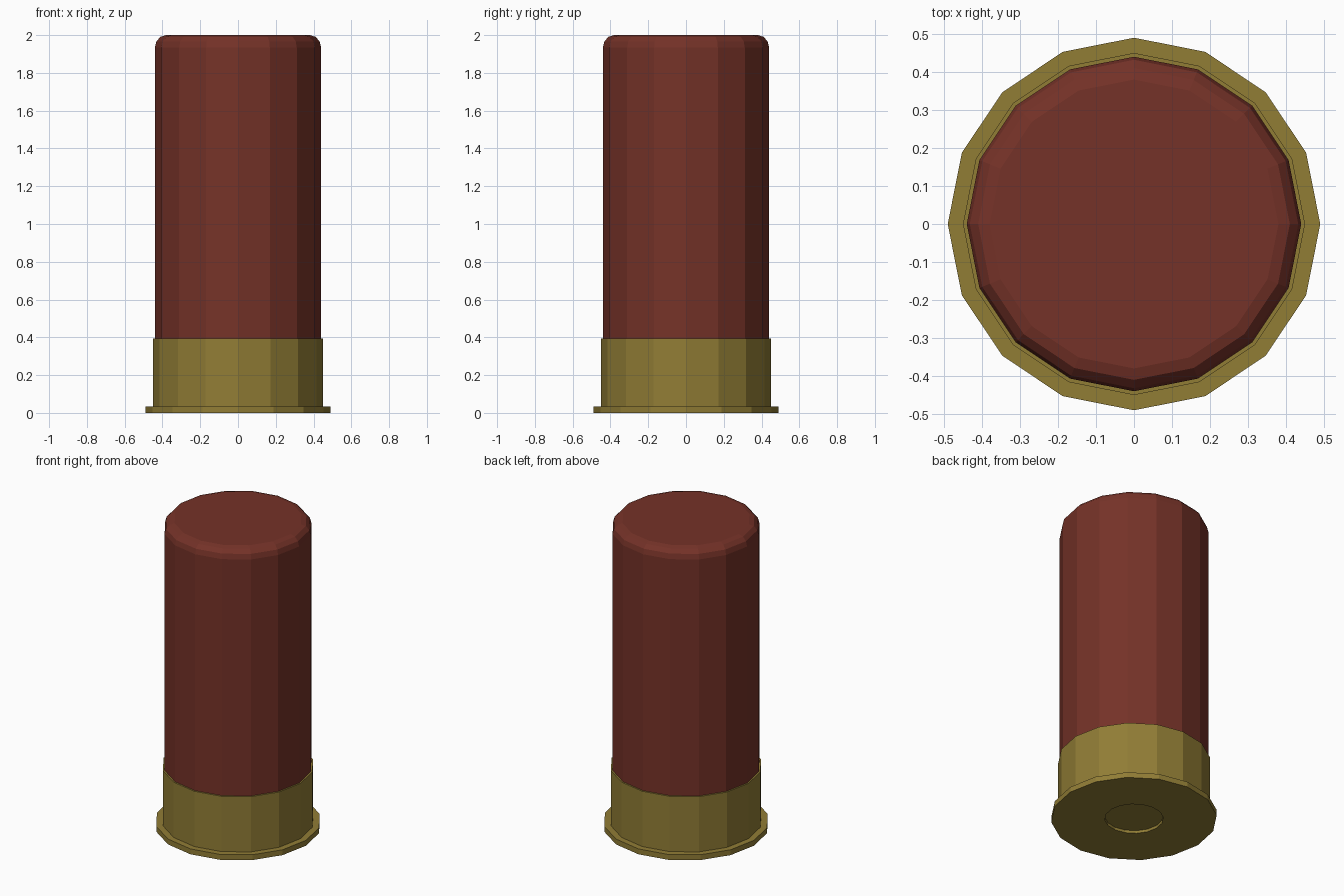
import bpy
import bmesh
import math

if "Cube" in bpy.data.objects:
    bpy.data.objects.remove(bpy.data.objects["Cube"])

SIDES = 16


def material(name, rgb):
    m = bpy.data.materials.new(name)
    m.diffuse_color = (*rgb, 1.0)
    m.use_nodes = True
    m.node_tree.nodes["Principled BSDF"].inputs["Base Color"].default_value = m.diffuse_color
    return m


def lathe(name, profile, mat, cap_start=False, cap_end=False):
    """Spin (radius, height) points, listed from bottom to top, into a faceted shell."""
    bm = bmesh.new()
    rings = []
    for r, z in profile:
        rings.append([bm.verts.new((r * math.cos(2 * math.pi * i / SIDES),
                                    r * math.sin(2 * math.pi * i / SIDES), z))
                      for i in range(SIDES)])
    for low, high in zip(rings, rings[1:]):
        for i in range(SIDES):
            j = (i + 1) % SIDES
            bm.faces.new((low[i], low[j], high[j], high[i]))
    if cap_start:
        bm.faces.new(list(reversed(rings[0])))
    if cap_end:
        bm.faces.new(rings[-1])
    mesh = bpy.data.meshes.new(name)
    bm.to_mesh(mesh)
    bm.free()
    mesh.materials.append(mat)
    obj = bpy.data.objects.new(name, mesh)
    bpy.context.collection.objects.link(obj)
    return obj


brass = material("dull brass", (0.283, 0.205, 0.036))
red = material("dark red plastic", (0.178, 0.032, 0.021))

# Metal base: recessed primer disc, flat underside, rim and sleeve
lathe("brass_base", [(0.173, 0.018), (0.173, 0.0), (0.49, 0.0), (0.49, 0.035),
                     (0.45, 0.035), (0.45, 0.395), (0.44, 0.395)],
      brass, cap_start=True)

# Plastic tube with a rounded top edge
corner = [(0.38 + 0.06 * math.cos(a), 1.935 + 0.065 * math.sin(a))
          for a in (math.radians(30 * k) for k in range(4))]
lathe("plastic_tube", [(0.44, 0.38)] + corner, red, cap_end=True)
